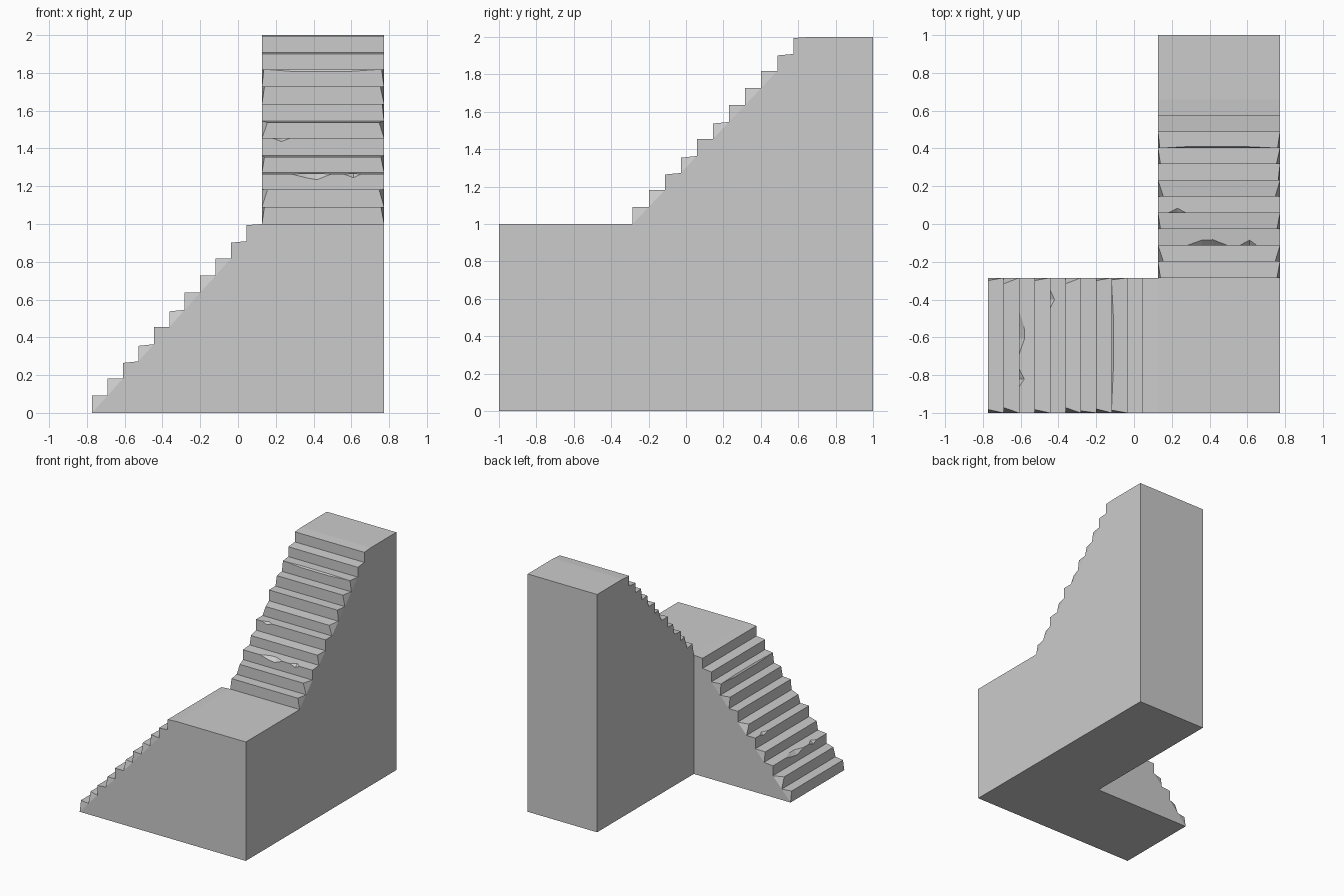
import bpy, bmesh

if "Cube" in bpy.data.objects:
    bpy.data.objects.remove(bpy.data.objects["Cube"])

STEPS = 11
# Worn step ends: how far the nose corner is cut in (fraction of width)
LEFT_WEAR = {0: .02, 1: .045, 3: .02, 5: .045, 7: .02, 8: .015}
RIGHT_WEAR = {0: .025, 1: .04, 3: .025, 5: .04, 6: .015, 7: .03, 8: .02}
# Treads whose nose sags a little
SAG = {2: .008, 3: .009, 5: .008, 9: .008, 10: .006}
# Chips along the nose: (fraction of width, setback on tread, drop on riser)
CHIPS = {
    2: [(.24, 0, 0), (.36, .028, .02), (.45, .03, .03), (.57, 0, 0),
        (.67, 0, 0), (.75, .028, .02), (.81, 0, 0)],
    4: [(.085, 0, 0), (.16, .025, .018), (.23, 0, 0)],
    8: [(.04, 0, 0), (.28, .009, .012), (.68, .009, .012), (.96, 0, 0)],
}


def make_flight(name, place, u0, landing, end, z0, left_closed, front_closed):
    """Solid flight climbing along u; place(u, t, z) gives world position."""
    bm = bmesh.new()

    def face(points):
        unique = []
        for p in points:
            if p not in unique:
                unique.append(p)
        if len(unique) > 2:
            bm.faces.new([bm.verts.new(place(*p)) for p in unique])

    run, rise = (landing - u0) / STEPS, 1 / STEPS
    top = z0 + 1
    sides = {0: [(u0, 0, z0)], 1: [(u0, 1, z0)]}
    for i in range(STEPS):
        u, back = u0 + i * run, u0 + (i + 1) * run
        low, high = z0 + i * rise, z0 + (i + 1) * rise
        sag = SAG.get(i, 0)
        nose = high - sag
        a, b = LEFT_WEAR.get(i, 0), 1 - RIGHT_WEAR.get(i, 0)
        edge = [(a, 0, 0)] + [c for c in CHIPS.get(i, []) if a < c[0] < b] + [(b, 0, 0)]
        tread = [(u + s, t, nose + sag * s / run) for t, s, d in edge]
        riser = [(u, t, nose - d) for t, s, d in edge]
        face(tread + [(back, 1, high), (back, 0, high)])
        face([(u, 0, low), (u, 1, low)] + riser[::-1])
        for k in range(len(edge) - 1):
            face([tread[k], tread[k + 1], riser[k + 1], riser[k]])
        # Worn corner triangles, or the nose joins the side outline
        for t, n in ((0, a), (1, b)):
            if n != t:
                face([(u, t, low), (u, n, nose), (back, t, high)])
            else:
                sides[t].append((u, t, nose))
            sides[t].append((back, t, high))

    # Side walls, landing, back wall, base
    left_end = end if left_closed else landing
    face(sides[0] + [(left_end, 0, top), (left_end, 0, 0), (u0, 0, 0)])
    face(sides[1] + [(end, 1, top), (end, 1, 0), (u0, 1, 0)])
    face([(landing, 0, top), (landing, 1, top), (end, 1, top), (end, 0, top)])
    face([(end, 0, 0), (end, 1, 0), (end, 1, top), (end, 0, top)])
    face([(u0, 0, 0), (u0, 1, 0), (end, 1, 0), (end, 0, 0)])
    if front_closed and z0 > 0:
        face([(u0, 0, 0), (u0, 1, 0), (u0, 1, z0), (u0, 0, z0)])

    bmesh.ops.remove_doubles(bm, verts=bm.verts, dist=1e-5)
    bmesh.ops.recalc_face_normals(bm, faces=bm.faces)
    mesh = bpy.data.meshes.new(name)
    bm.to_mesh(mesh)
    bm.free()
    obj = bpy.data.objects.new(name, mesh)
    bpy.context.collection.objects.link(obj)
    return obj


X0, X1, CORNER_X, CORNER_Y = -.773, .773, .127, -.285

# Lower flight climbs to the right; its corner landing is open to the upper flight
make_flight("lower_flight",
            lambda u, t, z: (u, CORNER_Y + t * (-1 - CORNER_Y), z),
            X0, CORNER_X, X1, 0, False, True)

# Upper flight climbs to the back from the corner landing
make_flight("upper_flight",
            lambda u, t, z: (CORNER_X + t * (X1 - CORNER_X), u, z),
            CORNER_Y, .66, 1, 1, True, False)
